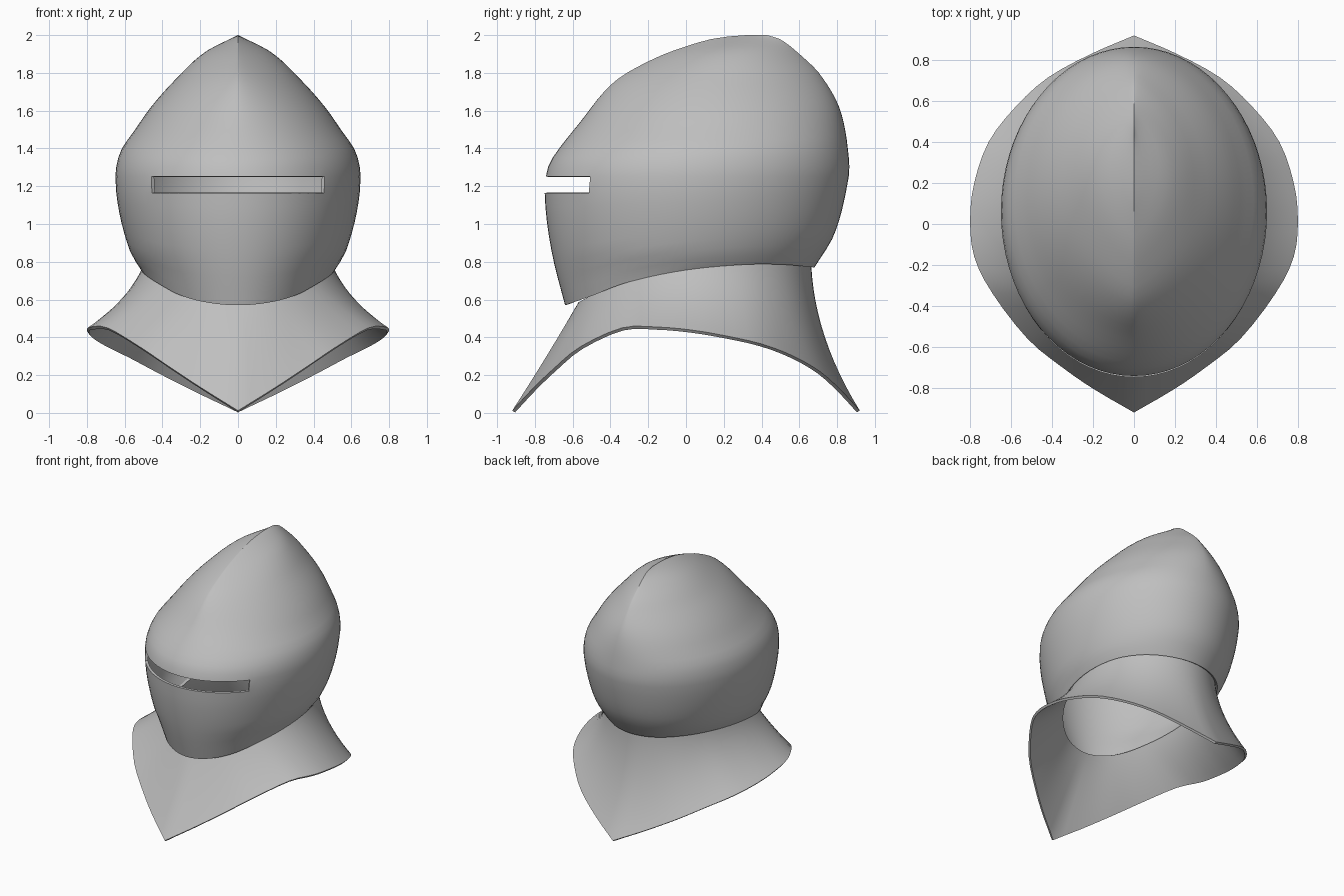
import bpy, bmesh, math

if "Cube" in bpy.data.objects:
    bpy.data.objects.remove(bpy.data.objects["Cube"])

SEG = 72  # columns around each shell (5 degrees each)
steel = bpy.data.materials.new("steel_grey")
steel.diffuse_color = (0.52, 0.52, 0.52, 1)
steel.use_nodes = True
steel.node_tree.nodes["Principled BSDF"].inputs["Base Color"].default_value = steel.diffuse_color


def curve(table, t):
    """Smooth interpolation through (t, value) pairs."""
    n = len(table)
    t = min(max(t, table[0][0]), table[-1][0])
    i = 0
    while i < n - 2 and t > table[i + 1][0]:
        i += 1

    def slope(k):
        a, b = table[max(k - 1, 0)], table[min(k + 1, n - 1)]
        return (b[1] - a[1]) / (b[0] - a[0])
    (t0, v0), (t1, v1) = table[i], table[i + 1]
    h = t1 - t0
    s = (t - t0) / h
    return (v0 * (1 + 2 * s) * (1 - s) ** 2 + slope(i) * h * s * (1 - s) ** 2
            + v1 * s * s * (3 - 2 * s) + slope(i + 1) * h * s * s * (s - 1))


# Helmet profiles by height: front line, back line, half width
FRONT = [(.57, -.64), (.8, -.70), (1.0, -.735), (1.16, -.748), (1.25, -.742), (1.34, -.713),
         (1.54, -.56), (1.756, -.376), (1.878, -.164), (1.947, .02), (1.988, .18), (2.0, .32)]
BACK = [(.57, .56), (.77, .68), (.945, .785), (1.21, .855), (1.34, .863), (1.607, .815),
        (1.793, .709), (1.9, .6), (1.979, .497), (2.0, .43)]
WIDTH = [(.57, .43), (.76, .515), (.84, .565), (1.02, .62), (1.2, .648), (1.3, .645), (1.395, .617),
         (1.485, .555), (1.62, .46), (1.756, .34), (1.91, .175), (2.0, 0)]
# Lower edge height, from front (-1) to back (1)
EDGE = [(-1, .57), (-.75, .62), (-.45, .69), (0, .755), (.45, .785), (.75, .785), (1, .77)]
SLIT_LOW, SLIT_HIGH = 1.165, 1.252


def helmet_point(a, z):
    f, b, w = curve(FRONT, z), curve(BACK, z), curve(WIDTH, z)
    p = 1 + max(0, (z - 1.3) / .7) ** 2  # slices become pointed towards the ridge
    s = math.sin(a)
    x = 0 if abs(s) < 1e-6 else math.copysign(abs(s) ** p, s) * w
    return (x, (f + b) / 2 - (b - f) / 2 * math.cos(a), z)


def make_shell(name, rows, thickness, skip=lambda i, j: False):
    bm = bmesh.new()
    grid = [[bm.verts.new(p) for p in row] for row in rows]
    for i in range(len(rows) - 1):
        for j in range(SEG):
            if not skip(i, j):
                k = (j + 1) % SEG
                bm.faces.new((grid[i][j], grid[i][k], grid[i + 1][k], grid[i + 1][j]))
    bmesh.ops.remove_doubles(bm, verts=bm.verts, dist=1e-4)
    bmesh.ops.delete(bm, geom=[v for v in bm.verts if not v.link_faces], context='VERTS')
    me = bpy.data.meshes.new(name)
    bm.to_mesh(me)
    bm.free()
    me.materials.append(steel)
    ob = bpy.data.objects.new(name, me)
    bpy.context.collection.objects.link(ob)
    bpy.ops.object.select_all(action='DESELECT')
    ob.select_set(True)
    bpy.context.view_layer.objects.active = ob
    mod = ob.modifiers.new("thickness", 'SOLIDIFY')
    mod.thickness = thickness
    mod.offset = -1
    bpy.ops.object.modifier_apply(modifier=mod.name)
    bpy.ops.object.shade_smooth_by_angle(angle=math.radians(32))
    return ob


angles = [2 * math.pi * j / SEG for j in range(SEG)]

# Helmet: face and skull in one shell with an eye slit
LOWER, UPPER = 8, 22
rows = []
for i in range(LOWER + 1):
    t = i / LOWER
    rows.append([helmet_point(a, curve(EDGE, -math.cos(a)) * (1 - t) + SLIT_LOW * t) for a in angles])
for i in range(UPPER + 1):
    z = 2 - (2 - SLIT_HIGH) * (1 - i / UPPER) ** 1.5
    rows.append([helmet_point(a, z) for a in angles])
slit_cols = SEG // 8
make_shell("helmet_shell", rows, .02,
           lambda i, j: i == LOWER and (j < slit_cols or j >= SEG - slit_cols))

# Collar: flared neck guard, pointed at front and back
RIM = [(0, 0, -.92, .012), (15, .19, -.81, .13), (30, .35, -.70, .235), (45, .52, -.56, .35),
       (60, .69, -.34, .45), (75, .78, -.16, .455), (90, .80, .02, .44), (105, .78, .20, .41),
       (120, .71, .40, .365), (135, .58, .57, .30), (150, .42, .715, .215), (165, .21, .83, .11),
       (180, 0, .92, .012)]


def collar_column(a, steps=12):
    d = math.degrees(a)
    side = 1 if d <= 180 else -1
    d = min(d, 360 - d)
    bot = [curve([(r[0], r[k]) for r in RIM], d) for k in (1, 2, 3)]
    bot[0] *= side
    u = -math.cos(a)
    x, y, z = helmet_point(a, curve(EDGE, u))
    shrink = .975 - .085 * max(0, -u) ** 3
    top = (x * shrink, y * shrink, z + .015)
    k = .27 - .2 * u  # how far the waist bows outward
    mid = [top[0] + k * (bot[0] - top[0]), top[1] + k * (bot[1] - top[1]), (top[2] + bot[2]) / 2]
    return [[b * (1 - t) ** 2 + 2 * m * t * (1 - t) + c * t * t for b, m, c in zip(bot, mid, top)]
            for t in (i / steps for i in range(steps + 1))]


columns = [collar_column(a) for a in angles]
make_shell("neck_collar", list(zip(*columns)), .018)
